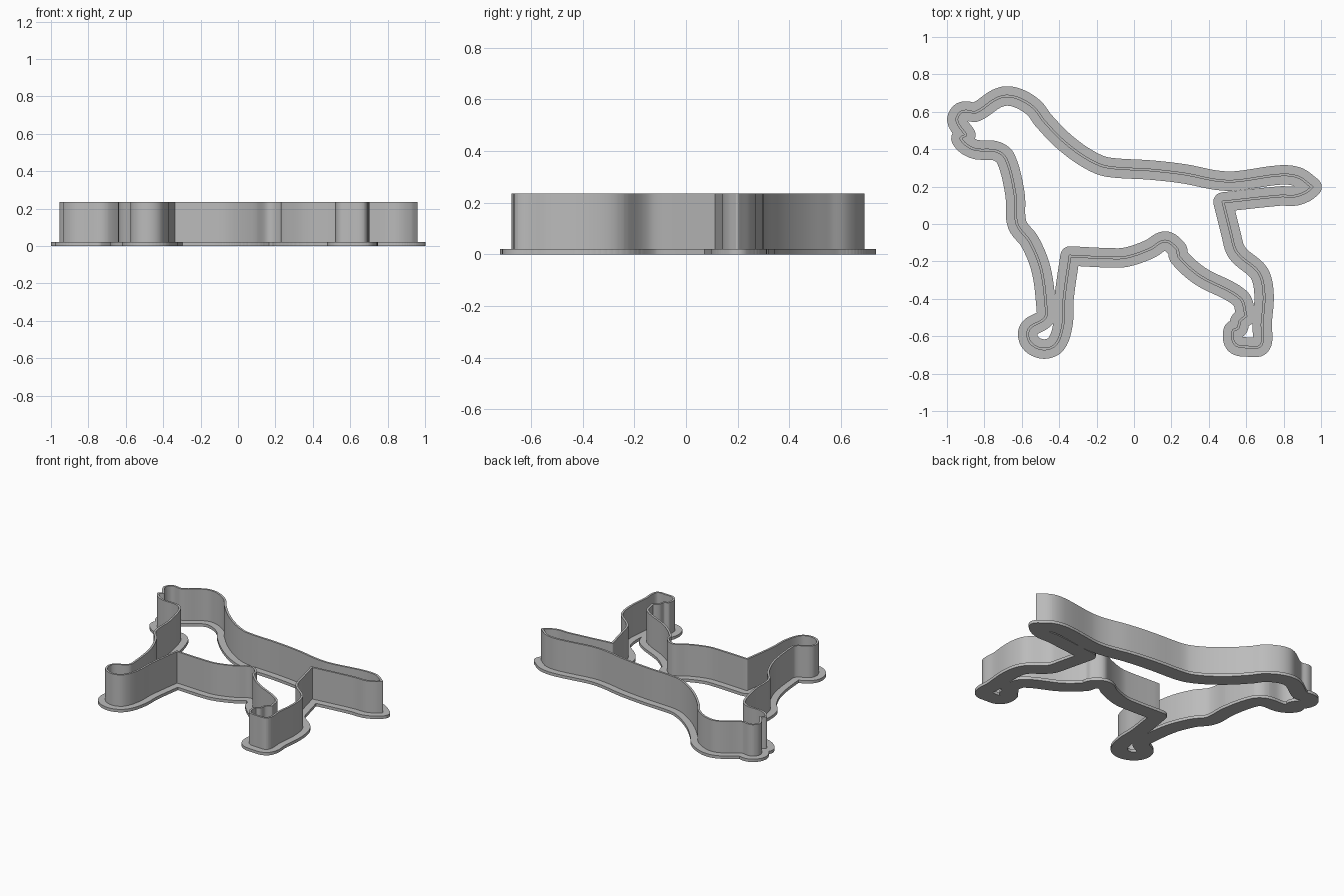
import bpy
import bmesh
from math import cos, sin, pi, atan2
from mathutils import Vector
from mathutils.geometry import interpolate_bezier, delaunay_2d_cdt

cube = bpy.data.objects.get("Cube")
if cube:
    bpy.data.objects.remove(cube, do_unlink=True)

GRID = 187            # outline steps per unit
FLANGE_HEIGHT = 0.02
WALL_HEIGHT = 0.235

# Outline runs, each ending on a sharp corner
head = [(-177, 103), (-174, 111), (-168, 113), (-158, 112), (-138, 125), (-127, 128),
        (-114, 125), (-100, 116), (-91, 104)]
back = [(-74, 86), (-54, 70), (-34, 59), (-19, 56), (16, 54), (51, 50), (81, 44),
        (101, 43), (146, 49), (164, 47), (178, 37)]
tail = [(172, 32), (161, 28), (146, 28), (89, 22)]
hind_leg = [(97, -10), (101, -25), (107, -33), (125, -49), (130, -70), (128, -100),
            (127, -121), (114, -123), (101, -120), (99, -107), (104, -104),
            (106, -97), (112, -92)]
belly = [(106, -74), (66, -52), (45, -33), (43, -25), (31, -17), (16, -25),
         (-3, -32), (-16, -34), (-64, -32)]
foreleg = [(-70, -75), (-71, -100), (-78, -120), (-91, -125), (-104, -118),
           (-105, -105), (-89, -94), (-88, -82), (-93, -45), (-104, -18),
           (-117, 0), (-119, 30), (-128, 65), (-138, 73), (-160, 75),
           (-173, 85), (-168, 89)]


def smooth_run(points, steps=6):
    """Bezier curve through the points, straight into both end corners."""
    last = len(points) - 1
    path = []
    for i in range(last):
        a, b = points[i], points[i + 1]
        reach = (b - a).length / 3
        leave = (b - points[i - 1]) if i > 0 else b - a
        arrive = (points[i + 2] - a) if i + 1 < last else b - a
        path += interpolate_bezier(a, a + leave.normalized() * reach,
                                   b - arrive.normalized() * reach, b, steps + 1)[:-1]
    return path


def closed_outline(runs):
    corner = Vector(runs[-1][-1]) / GRID
    path = []
    for run in runs:
        points = [corner] + [Vector(p) / GRID for p in run]
        path += smooth_run(points)
        corner = points[-1]
    return [Vector((p.x, p.y)) for p in path]


def capsule(a, b, radius, sides=8):
    """Rounded band around one segment of the outline."""
    heading = atan2(b.y - a.y, b.x - a.x)
    ring = []
    for centre, start in ((b, heading - pi / 2), (a, heading + pi / 2)):
        for k in range(sides + 1):
            turn = start + pi * k / sides
            ring.append(centre + Vector((cos(turn), sin(turn))) * radius)
    return ring


def make_band(name, path, radius, bottom, top, material):
    """Merge the bands along the outline into one flat shape and raise it."""
    points, loops = [], []
    for a, b in zip(path, path[1:] + path[:1]):
        ring = capsule(a, b, radius)
        loops.append(list(range(len(points), len(points) + len(ring))))
        points += ring
    verts, _, faces, _, _, sources = delaunay_2d_cdt(points, [], loops, 1, 1e-5)

    bm = bmesh.new()
    corners = [bm.verts.new((v.x, v.y, bottom)) for v in verts]
    for face, source in zip(faces, sources):
        if source:
            bm.faces.new([corners[i] for i in face])
    loose = [v for v in bm.verts if not v.link_faces]
    bmesh.ops.delete(bm, geom=loose, context='VERTS')
    bmesh.ops.remove_doubles(bm, verts=bm.verts, dist=0.0006)
    raised = bmesh.ops.extrude_face_region(bm, geom=bm.faces[:], use_keep_orig=True)
    for item in raised["geom"]:
        if isinstance(item, bmesh.types.BMVert):
            item.co.z = top
    bmesh.ops.recalc_face_normals(bm, faces=bm.faces)

    mesh = bpy.data.meshes.new(name)
    bm.to_mesh(mesh)
    bm.free()
    mesh.materials.append(material)
    obj = bpy.data.objects.new(name, mesh)
    bpy.context.collection.objects.link(obj)
    bpy.ops.object.select_all(action='DESELECT')
    obj.select_set(True)
    bpy.context.view_layer.objects.active = obj
    bpy.ops.object.shade_smooth_by_angle()
    return obj


grey = bpy.data.materials.new("plain_grey")
grey.use_nodes = True
grey.diffuse_color = (0.5, 0.5, 0.5, 1)
grey.node_tree.nodes["Principled BSDF"].inputs["Base Color"].default_value = grey.diffuse_color

outline = closed_outline([head, back, tail, hind_leg, belly, foreleg])

# Wide flat rim at the base
make_band("base_flange", outline, 0.052, 0, FLANGE_HEIGHT, grey)
# Thin upright cutting wall
make_band("cutting_wall", outline, 0.007, FLANGE_HEIGHT, WALL_HEIGHT, grey)
